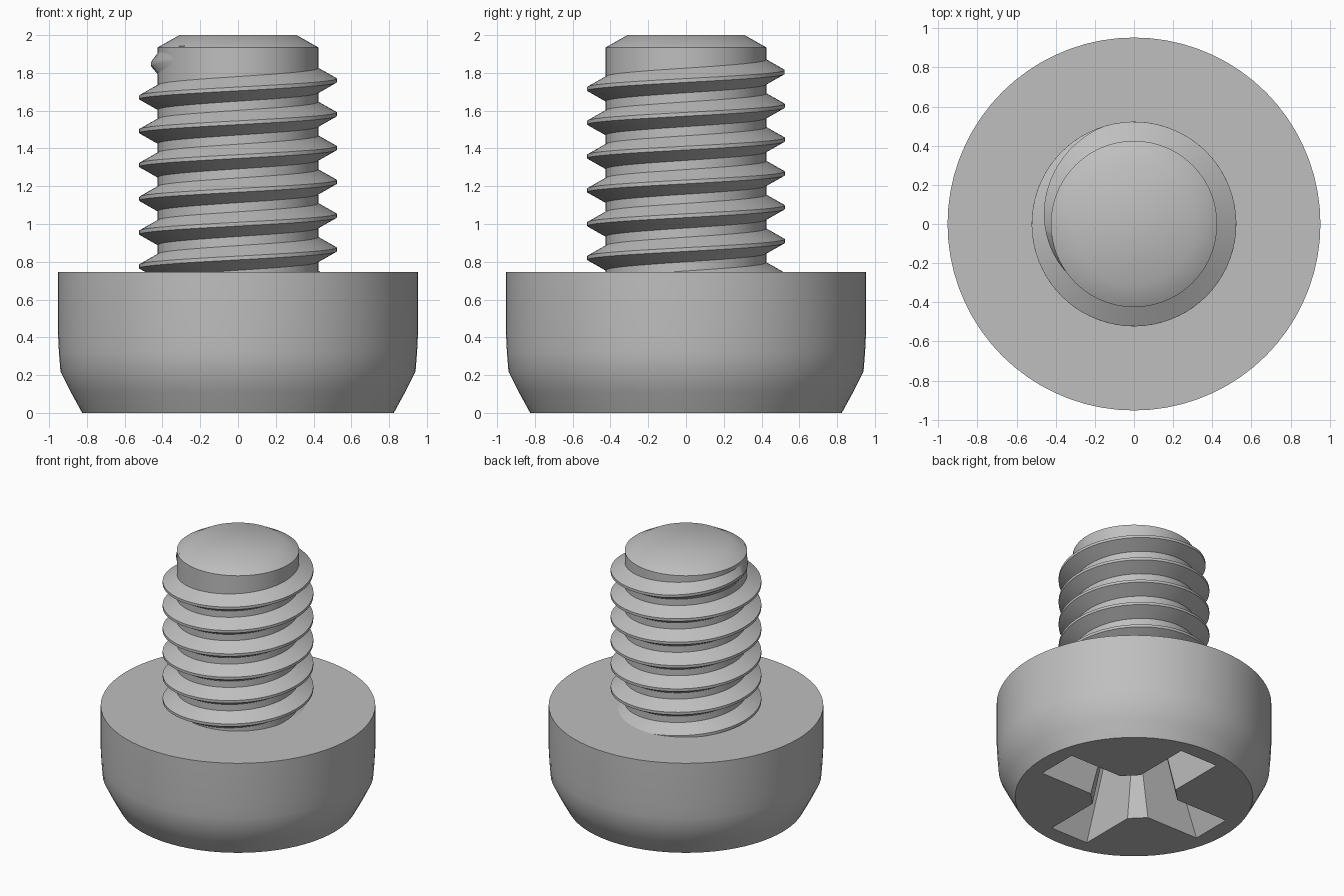
import bpy, bmesh
from math import cos, sin, pi, radians

if "Cube" in bpy.data.objects:
    bpy.data.objects.remove(bpy.data.objects["Cube"], do_unlink=True)

SEGMENTS = 72
PITCH = 0.179

steel = bpy.data.materials.new("grey steel")
steel.use_nodes = True
steel.diffuse_color = (0.52, 0.52, 0.52, 1)
steel.node_tree.nodes["Principled BSDF"].inputs["Base Color"].default_value = steel.diffuse_color


def make_object(name, bm):
    bmesh.ops.recalc_face_normals(bm, faces=bm.faces)
    mesh = bpy.data.meshes.new(name)
    bm.to_mesh(mesh)
    bm.free()
    obj = bpy.data.objects.new(name, mesh)
    bpy.context.collection.objects.link(obj)
    mesh.materials.append(steel)
    return obj


def loft(name, rings, closed=True):
    """Skin a list of equal point rings; caps both ends."""
    bm = bmesh.new()
    rows = [[bm.verts.new(p) for p in ring] for ring in rings]
    n = len(rows[0])
    for a, b in zip(rows, rows[1:]):
        for i in range(n if closed else n - 1):
            j = (i + 1) % n
            bm.faces.new((a[i], a[j], b[j], b[i]))
    if closed:
        bm.faces.new(rows[0])
        bm.faces.new(rows[-1])
    return make_object(name, bm)


def lathe(name, profile):
    angles = [2 * pi * i / SEGMENTS for i in range(SEGMENTS)]
    return loft(name, [[(r * cos(a), r * sin(a), z) for a in angles] for r, z in profile])


def cross_ring(reach, half, corner, z):
    """Cross outline with bevelled inner corners."""
    arm = [(corner, -half), (reach, -half), (reach, half), (corner, half)]
    turns = [(1, 0), (0, 1), (-1, 0), (0, -1)]
    return [(x * c - y * s, x * s + y * c, z) for c, s in turns for x, y in arm]


def smooth(obj, angle):
    bpy.ops.object.select_all(action='DESELECT')
    obj.select_set(True)
    bpy.context.view_layer.objects.active = obj
    bpy.ops.object.shade_smooth_by_angle(angle=radians(angle))


# Head with its tapered drive end
head = lathe("head", [(0.825, 0), (0.885, 0.11), (0.94, 0.22), (0.948, 0.32),
                      (0.953, 0.42), (0.953, 0.745)])

# Cross recess, narrowing with depth
cutter = loft("recess_cutter", [cross_ring(0.723, 0.163, 0.27, -0.05),
                                cross_ring(0.46, 0.115, 0.15, 0.5)])
cutter.hide_render = True
cut = head.modifiers.new("cross_recess", 'BOOLEAN')
cut.operation = 'DIFFERENCE'
cut.solver = 'EXACT'
cut.object = cutter
bpy.context.view_layer.objects.active = head
bpy.ops.object.modifier_apply(modifier=cut.name)
bpy.data.objects.remove(cutter, do_unlink=True)

# Shaft core with chamfered tip
shaft = lathe("shaft", [(0.425, 0.7), (0.425, 1.935), (0.31, 2.0)])

# Helical thread that fades out near the tip
FIRST, LAST, FADE = -6.1, 0.63, 0.3
ROOT, CREST = 0.415, 0.523
steps = int((LAST - FIRST) * SEGMENTS)
rings = []
for i in range(steps + 1):
    turn = FIRST + (LAST - FIRST) * i / steps
    height = min(1, (LAST - turn) / (LAST - FADE))
    crest = ROOT + (CREST - ROOT) * height
    z = 1.76 + PITCH * turn
    section = [(ROOT, -0.071), (crest, -0.01), (crest, 0.01), (ROOT, 0.071)]
    a = 2 * pi * turn
    rings.append([(r * cos(a), r * sin(a), z + dz) for r, dz in section])
thread = loft("thread", rings, closed=False)

# An open strip needs its normals turned outward
sample = thread.data.polygons[1]
if sample.normal.x * sample.center.x + sample.normal.y * sample.center.y < 0:
    thread.data.flip_normals()

smooth(head, 29)
smooth(shaft, 30)
smooth(thread, 30)
